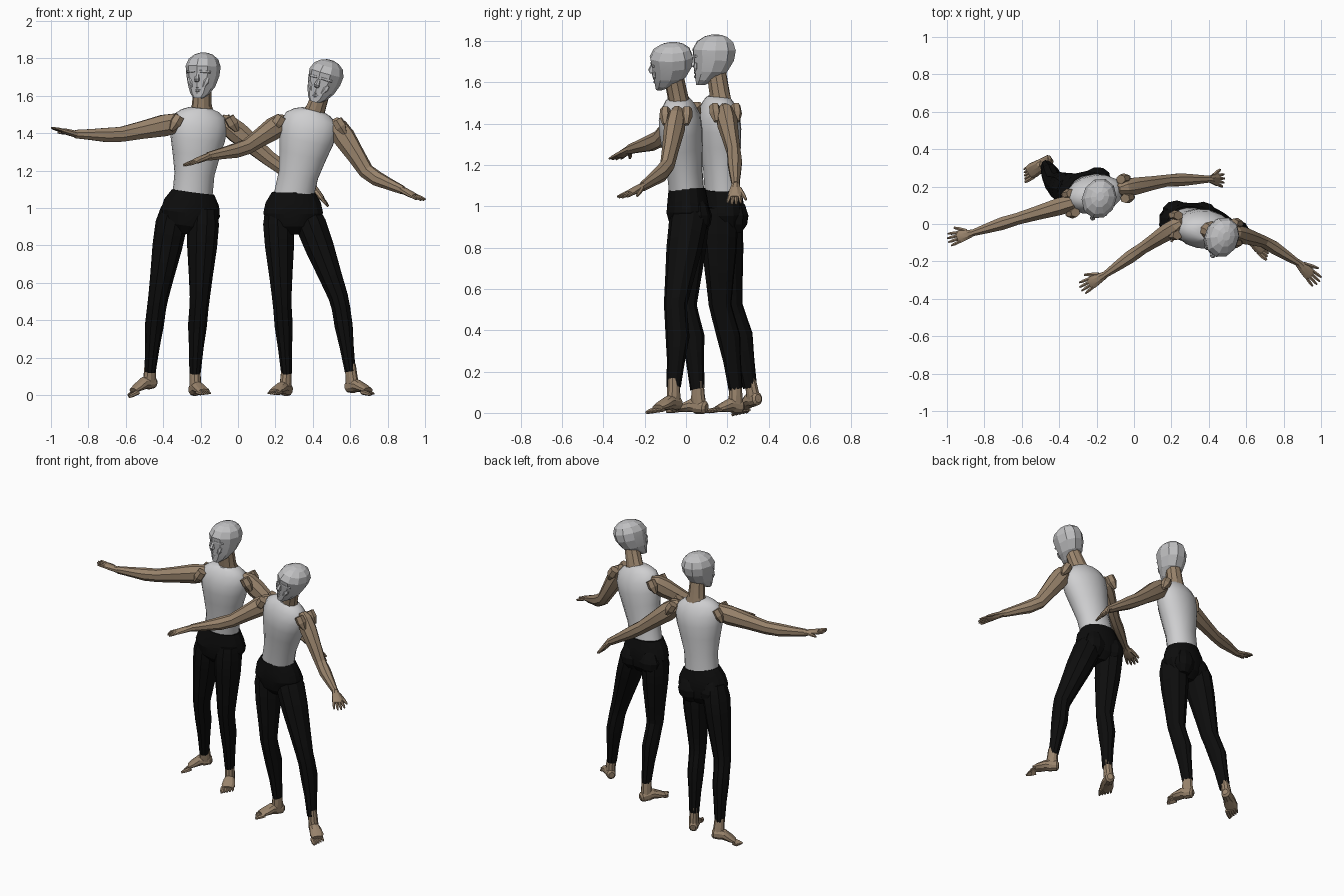
import bpy, bmesh, math
from mathutils import Vector

cube = bpy.data.objects.get("Cube")
if cube:
    bpy.data.objects.remove(cube)


def material(name, r, g, b):
    m = bpy.data.materials.new(name)
    m.use_nodes = True
    m.diffuse_color = (r, g, b, 1)
    m.node_tree.nodes["Principled BSDF"].inputs["Base Color"].default_value = (r, g, b, 1)
    return m


SKIN = material("skin", 0.32, 0.23, 0.15)
SHIRT = material("white shirt", 0.62, 0.62, 0.63)
HEAD = material("grey head", 0.53, 0.53, 0.54)
PANTS = material("black trousers", 0.004, 0.004, 0.004)
UP = Vector((0, 0, 1))


def along(points, t):
    """Point on a polyline; the whole part of t is the segment number."""
    i = max(0, min(int(t), len(points) - 2))
    return points[i].lerp(points[i + 1], t - i)


def tube(name, points, profile, hint, mat, sides=10, angle=20):
    """Loft ellipses (t, half width, half depth, shift) along a polyline."""
    points = [Vector(p) for p in points]
    hint = Vector(hint).normalized()
    centres = [along(points, s[0]) for s in profile]
    bm = bmesh.new()
    rings = []
    for i, (t, a, b, *shift) in enumerate(profile):
        tan = (centres[min(i + 1, len(centres) - 1)] - centres[max(i - 1, 0)]).normalized()
        u = hint.cross(tan).normalized()
        v = tan.cross(u)
        c = centres[i] + v * (shift[0] if shift else 0)
        angles = [2 * math.pi * (k + 0.5) / sides for k in range(sides)]
        rings.append([bm.verts.new(c + u * a * math.cos(w) + v * b * math.sin(w)) for w in angles])
    for low, high in zip(rings, rings[1:]):
        for k in range(sides):
            n = (k + 1) % sides
            bm.faces.new((low[k], low[n], high[n], high[k]))
    bm.faces.new(rings[0])
    bm.faces.new(rings[-1])
    bmesh.ops.recalc_face_normals(bm, faces=bm.faces)
    mesh = bpy.data.meshes.new(name)
    bm.to_mesh(mesh)
    bm.free()
    mesh.materials.append(mat)
    for p in mesh.polygons:
        p.use_smooth = True
    mesh.set_sharp_from_angle(angle=math.radians(angle))
    obj = bpy.data.objects.new(name, mesh)
    bpy.context.collection.objects.link(obj)
    return obj


# Shared cross-section profiles
TORSO = [(0, .108, .085), (.27, .108, .087), (.5, .13, .1), (.66, .148, .105),
         (.8, .155, .102), (.91, .14, .08), (.97, .1, .062), (1, .06, .048)]
PELVIS = [(0, .07, .05), (.2, .135, .09), (.5, .162, .105), (.75, .15, .098), (1, .115, .09)]
ARM = [(-.13, .025, .03), (0, .045, .055), (.22, .05, .062), (.6, .04, .05), (.92, .034, .043),
       (1.25, .037, .041), (1.6, .029, .032), (2, .018, .024)]
LEG = [(-.1, .07, .075), (.08, .085, .093), (.35, .08, .086), (.7, .064, .068), (.95, .054, .056),
       (1.1, .051, .056, -.008), (1.35, .05, .058, -.016), (1.65, .039, .044, -.01), (2, .03, .035)]
SKULL = [(0, .028, .022, .065), (.1, .052, .05, .04), (.27, .072, .082, .014), (.5, .087, .102),
         (.7, .092, .11), (.86, .078, .092, -.004), (.96, .048, .058, -.008), (1, .02, .025, -.01)]
FOOT = [(0, .018, .02), (.15, .029, .033), (.7, .033, .038), (1, .036, .034), (1.5, .043, .022), (1.8, .036, .014)]
DIGIT = [(0, 1, 1), (.6, 1, .9), (1, .55, .55)]


def digit(name, start, end, radius):
    tube(name, [start, end], [(t, a * radius, b * radius) for t, a, b in DIGIT], UP, SKIN, 6)


def hand(name, wrist, tip, thumb_side):
    wrist, tip = Vector(wrist), Vector(tip)
    axis = tip - wrist
    side = UP.cross(axis).normalized()
    tube(name + "_palm", [wrist, tip],
         [(-.1, .018, .02), (.2, .028, .018), (.5, .036, .015), (.6, .032, .01)], UP, SKIN, 8)
    for k in range(4):
        off = (k - 1.5) * thumb_side
        digit(f"{name}_finger_{k + 1}", wrist + axis * .5 + side * off * .016,
              wrist + axis * (1 - .07 * abs(off)) + side * off * .022, .009)
    digit(name + "_thumb", wrist + axis * .15 + side * thumb_side * .02,
          wrist + axis * .6 + side * thumb_side * .056 - UP * .012, .011)


def foot(name, heel, toe, ankle, inner):
    heel, toe, ankle = Vector(heel), Vector(toe), Vector(ankle)
    mid = heel.lerp(toe, .45)
    mid.z = heel.z * .6 + .022
    tube(name, [heel, mid, toe], FOOT, UP, SKIN)
    tube(name + "_ankle", [ankle + UP * .04, heel.lerp(toe, .25)],
         [(0, .027, .031), (.5, .03, .034), (1, .03, .042)], toe - heel, SKIN)
    axis = (toe - heel).normalized()
    side = UP.cross(axis)
    for k in range(5):
        base = mid.lerp(toe, .65) + side * inner * (.032 - .016 * k)
        base.z = .015
        digit(f"{name}_toe_{k + 1}", base, base + axis * (.062 - .008 * k) - UP * .004, .013 - .0015 * k)


def head(who, chin, crown, facing):
    chin, crown = Vector(chin), Vector(crown)
    f = Vector(facing).normalized()
    axis = crown - chin
    up = axis.normalized()
    side = f.cross(up).normalized()
    tube(who + "_head", [chin, crown], SKULL, f, HEAD, 10, 10)

    def spot(h, fwd, lateral=0):
        return chin + axis * h + f * fwd + side * lateral

    # Nose, brow, cheeks, lips
    tube(who + "_nose", [spot(.56, .094), spot(.37, .108)],
         [(0, .008, .01), (.8, .016, .018), (1, .012, .008)], f, HEAD, 6, 5)
    for s, word in ((-1, "right"), (1, "left")):
        tube(f"{who}_{word}_brow", [spot(.6, .097, s * .01), spot(.58, .07, s * .066)],
             [(0, .008, .008), (.5, .01, .011), (1, .005, .006)], up, HEAD, 6, 5)
        tube(f"{who}_{word}_cheek", [spot(.46, .073, s * .05), spot(.25, .08, s * .03)],
             [(0, .012, .01), (.4, .018, .014), (1, .008, .007)], f, HEAD, 6, 5)
    for h, word in ((.25, "upper"), (.17, "lower")):
        tube(f"{who}_{word}_lip", [spot(h + .02, .07, -.034), spot(h, .092), spot(h + .02, .07, .034)],
             [(0, .004, .004), (1, .008, .008), (2, .004, .004)], up, HEAD, 6, 5)


def dancer(who, base, chest, facing, pelvis, neck, skull, gaze, arms, legs):
    tube(who + "_shirt", [base, chest], TORSO, facing, SHIRT, 16, 35)
    tube(who + "_hips", pelvis, PELVIS, facing, PANTS, 16)
    tube(who + "_neck", neck, [(0, .075, .052), (.3, .054, .05), (1, .046, .048)], facing, SKIN)
    head(who, *skull, gaze)
    f = Vector(facing).normalized()
    side = f.cross(UP)
    for s, word, arm, leg in zip((-1, 1), ("right", "left"), arms, legs):
        shoulder, elbow, wrist, tip = arm
        tube(f"{who}_{word}_arm", [shoulder, elbow, wrist], ARM, UP, SKIN, 8)
        hand(f"{who}_{word}_hand", wrist, tip, s)
        # Shoulder straps of skin over the collar and the shoulder blade
        for way, part in ((.055, "collar"), (-.05, "blade")):
            start = Vector(shoulder) + f * way
            tube(f"{who}_{word}_{part}", [start + UP * .035, start - side * s * .045 - UP * .04],
                 [(0, .03, .025), (.5, .032, .028), (1, .012, .012)], f, SKIN, 6)
        hip, knee, ankle, heel, toe = leg
        tube(f"{who}_{word}_leg", [hip, knee, ankle], LEG, f, PANTS)
        foot(f"{who}_{word}_foot", heel, toe, ankle, -s)
        # Buttock
        seat = Vector(pelvis[0]).lerp(Vector(pelvis[1]), .42) - f * .05 + side * s * .07
        tube(f"{who}_{word}_seat", [seat - UP * .085, seat + UP * .085],
             [(0, .035, .025), (.25, .068, .055), (.5, .076, .062), (.8, .055, .045), (1, .025, .02)],
             f, PANTS)


# Rear dancer
dancer("rear", (-.245, .178, 1.05), (-.2, .152, 1.535), (.22, -1, 0),
       [(-.27, .18, .86), (-.24, .175, 1.085)],
       [(-.195, .17, 1.5), (-.19, .145, 1.66)],
       [(-.192, .132, 1.585), (-.184, .138, 1.83)], (-.32, -1, 0),
       [[(-.325, .115, 1.455), (-.65, .02, 1.388), (-.87, -.05, 1.395), (-1, -.088, 1.43)],
        [(-.06, .19, 1.45), (.19, .235, 1.245), (.41, .24, 1.1), (.485, .232, 1.005)]],
       [[(-.35, .18, .95), (-.43, .22, .5), (-.47, .31, .125), (-.44, .35, .07), (-.575, .265, .013)],
        [(-.185, .16, .95), (-.205, .165, .5), (-.23, .24, .115), (-.245, .275, .025), (-.175, .135, .013)]])

# Front dancer
dancer("front", (.295, .005, 1.05), (.4, -.04, 1.525), (-.05, -1, 0),
       [(.295, .015, .86), (.295, .005, 1.085)],
       [(.4, -.03, 1.485), (.45, -.06, 1.63)],
       [(.43, -.062, 1.565), (.492, -.075, 1.79)], (-.35, -1, -.03),
       [[(.235, -.005, 1.455), (.03, -.14, 1.315), (-.16, -.275, 1.275), (-.29, -.35, 1.225)],
        [(.53, -.045, 1.435), (.7, -.095, 1.175), (.88, -.21, 1.095), (.99, -.32, 1.04)]],
       [[(.215, .02, .95), (.235, -.005, .5), (.26, .055, .115), (.275, .1, .025), (.185, -.055, .013)],
        [(.375, .015, .95), (.545, -.055, .5), (.6, -.06, .125), (.58, -.03, .045), (.71, -.15, .02)]])
